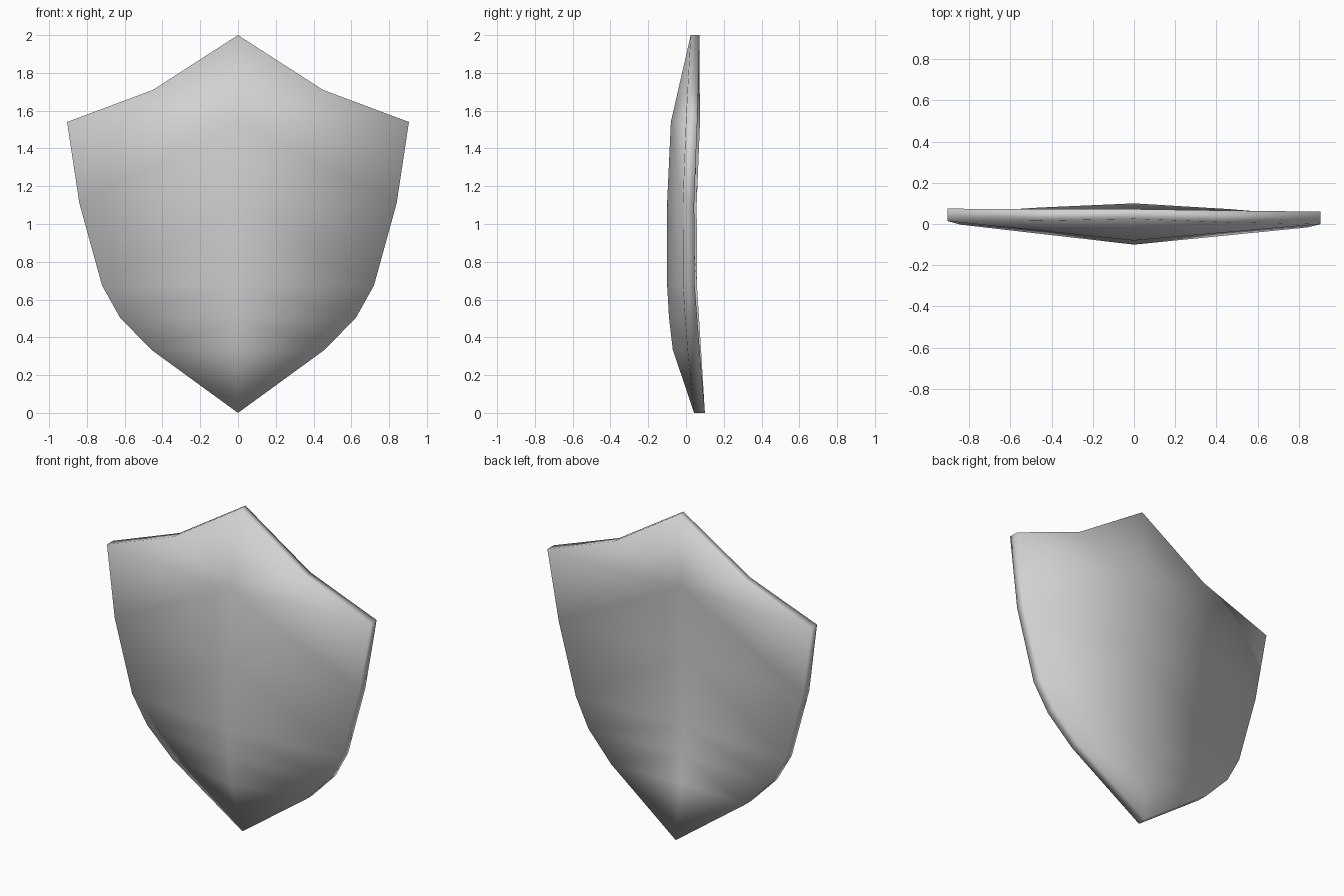
import bpy
import bmesh

cube = bpy.data.objects.get("Cube")
if cube:
    bpy.data.objects.remove(cube)

TWIST = -0.008  # slight turn about the vertical axis

# Outline from peak to tip: x, z
outline = [(0, 2.0), (0.45, 1.71), (0.905, 1.54), (0.84, 1.11),
           (0.72, 0.675), (0.625, 0.505), (0.46, 0.335), (0, 0.0)]

# Depth of the rim along the outline, and of the ridge at the inner heights
front_rim = [0.025, 0.012, 0.007, -0.010, -0.010, 0.0, 0.012, 0.043]
front_ridge = [-0.08, -0.10, -0.10, -0.09, -0.07]
back_rim = [0.072, 0.069, 0.067, 0.050, 0.052, 0.064, 0.076, 0.10]
back_ridge = [0.045, 0.025, 0.025, 0.035, 0.052]


def rim_points(depths):
    return [(x, y, z) for (x, z), y in zip(outline, depths)]


def half_panel(rim_depths, ridge_depths):
    """Polygons of one half of a panel, from the centre ridge to the rim."""
    rim = rim_points(rim_depths)
    ridge = [(0, y, z) for (_, z), y in zip(outline[2:-1], ridge_depths)]
    polys = [[rim[0], ridge[0], rim[1]],
             [rim[1], ridge[0], rim[2]],
             [ridge[-1], rim[-1], rim[-2]]]
    for i in range(len(ridge) - 1):
        polys.append([ridge[i], ridge[i + 1], rim[i + 3], rim[i + 2]])
    return polys


# Front panel, back panel and the edge band between them
polygons = half_panel(front_rim, front_ridge) + half_panel(back_rim, back_ridge)
front, back = rim_points(front_rim), rim_points(back_rim)
for i in range(len(outline) - 1):
    polygons.append([front[i], front[i + 1], back[i + 1], back[i]])

# Both halves, joined along the ridge
bm = bmesh.new()
for side in (1, -1):
    for poly in polygons:
        bm.faces.new([bm.verts.new((side * x, y + TWIST * side * x, z))
                      for x, y, z in poly])
bmesh.ops.remove_doubles(bm, verts=bm.verts[:], dist=0.001)
bmesh.ops.recalc_face_normals(bm, faces=bm.faces[:])

mesh = bpy.data.meshes.new("shield_plate")
bm.to_mesh(mesh)
bm.free()
for face in mesh.polygons:
    face.use_smooth = True

# Plain grey finish
grey = bpy.data.materials.new("light_grey")
grey.use_nodes = True
colour = (0.64, 0.64, 0.64, 1)
grey.diffuse_color = colour
grey.node_tree.nodes["Principled BSDF"].inputs["Base Color"].default_value = colour
mesh.materials.append(grey)

shield = bpy.data.objects.new("shield_plate", mesh)
bpy.context.collection.objects.link(shield)
